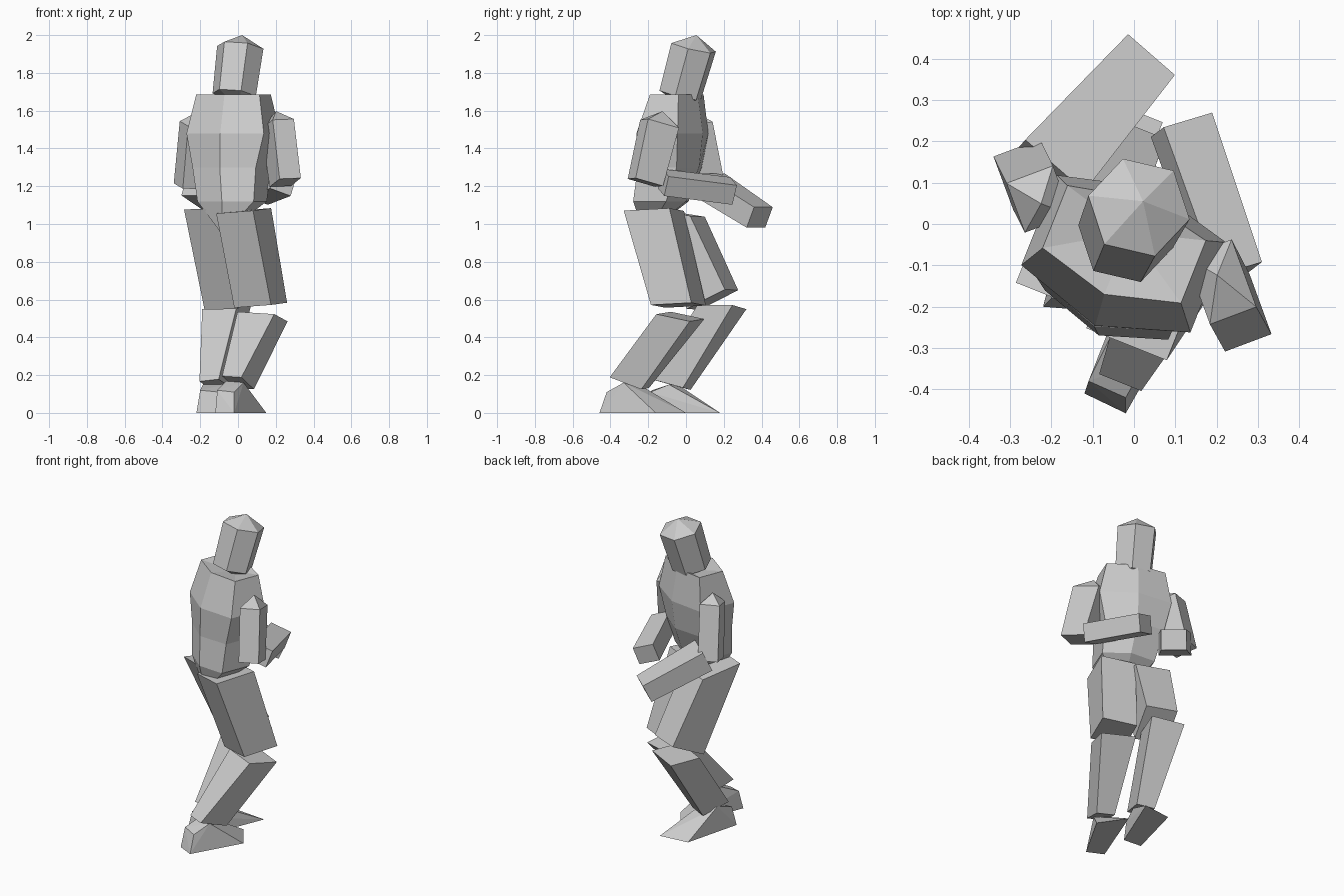
import bpy, bmesh
from math import cos, sin, radians
from mathutils import Vector as V

if "Cube" in bpy.data.objects:
    bpy.data.objects.remove(bpy.data.objects["Cube"])

FACING = V((0.37, 0.93, 0))     # figure is turned away, looking to +y
SIDE = V((0.93, -0.37, 0))
ARM = V((-0.35, 0.93, 0))       # upper arms are rolled the other way
UP = V((0, 0, 1))


def finish(name, bm):
    bmesh.ops.recalc_face_normals(bm, faces=bm.faces[:])
    mesh = bpy.data.meshes.new(name)
    bm.to_mesh(mesh)
    bm.free()
    ob = bpy.data.objects.new(name, mesh)
    bpy.context.collection.objects.link(ob)
    return ob


def loft(name, rings, start_tip=None, end_tip=None):
    """Skin rings of equal point count; ends are flat or come to a tip."""
    bm = bmesh.new()
    vr = [[bm.verts.new(p) for p in r] for r in rings]
    n = len(vr[0])
    for a, b in zip(vr, vr[1:]):
        for i in range(n):
            j = (i + 1) % n
            bm.faces.new((a[i], a[j], b[j], b[i]))
    for ring, tip in ((vr[0], start_tip), (vr[-1], end_tip)):
        if tip is None:
            bm.faces.new(ring)
        else:
            t = bm.verts.new(tip)
            for i in range(n):
                bm.faces.new((ring[i], ring[(i + 1) % n], t))
    return finish(name, bm)


def limb(name, a, b, size_a, size_b, ref=FACING, cap=0, tilt=(None, None)):
    """Tapered box from a to b; sizes are (width, depth), depth lies along ref.
    tilt gives the slope of an end face, None leaves it square to the limb."""
    a, b = V(a), V(b)
    axis = (b - a).normalized()
    side = axis.cross(ref).normalized()
    rings = []
    for c, (w, d), t in ((a, size_a, tilt[0]), (b, size_b, tilt[1])):
        deep = side.cross(axis) if t is None else ref + UP * t
        rings.append([c + side * w / 2 * i + deep * d / 2 * j
                      for i, j in ((-1, -1), (1, -1), (1, 1), (-1, 1))])
    return loft(name, rings, a - axis * cap if cap else None)


def hull(name, points):
    bm = bmesh.new()
    for p in points:
        bm.verts.new(p)
    bmesh.ops.convex_hull(bm, input=bm.verts[:])
    bmesh.ops.dissolve_limit(bm, angle_limit=0.02, verts=bm.verts[:], edges=bm.edges[:])
    return finish(name, bm)


# Head: tilted six-sided prism with shallow pointed crown
def head_ring(c, r):
    axis = V((0.03, 0.06, 0.26)).normalized()
    u = V((1, 0, 0)).cross(axis).normalized()
    w = axis.cross(u)
    return [V(c) + (-u * sin(t) - w * cos(t)) * r
            for t in (radians(12 + 60 * k) for k in range(6))]


loft("head", [head_ring((-0.02, -0.03, 1.685), 0.118), head_ring((0.012, 0.04, 1.935), 0.126)],
     (0, -0.01, 1.62), (0.022, 0.055, 2.0))


# Torso: six-sided rings (z, centre x, centre y, half width, front, back)
def torso_ring(z, x, y, w, f, b):
    c = V((x, y, z))
    return [c + SIDE * s + FACING * d for s, d in
            ((w, -0.65 * b), (w, 0.65 * f), (0, f), (-w, 0.65 * f), (-w, -0.65 * b), (0, -b))]


loft("torso", [torso_ring(*r) for r in (
    (1.12, -0.03, -0.13, 0.16, 0.14, 0.15),
    (1.30, -0.03, -0.08, 0.18, 0.16, 0.18),
    (1.48, -0.02, -0.06, 0.22, 0.16, 0.20),
    (1.685, -0.02, -0.04, 0.18, 0.11, 0.14))],
    (-0.08, -0.22, 0.94), (-0.01, -0.02, 1.655))

# Arms
limb("left_upper_arm", (-0.23, 0.06, 1.53), (-0.26, 0.12, 1.2), (0.12, 0.13), (0.12, 0.14), ARM, 0.06)
limb("right_upper_arm", (0.21, -0.14, 1.53), (0.25, -0.215, 1.22), (0.12, 0.18), (0.12, 0.16), ARM, 0.07)
limb("left_forearm", (-0.21, 0.12, 1.21), (0.025, 0.39, 1.035), (0.19, 0.13), (0.15, 0.12), UP)
limb("right_forearm", (0.24, -0.12, 1.22), (0.115, 0.24, 1.175), (0.12, 0.11), (0.13, 0.11), UP + SIDE * 0.45)

# Legs, knees bent
limb("left_thigh", (-0.14, -0.06, 1.06), (-0.05, 0.14, 0.6), (0.21, 0.26), (0.19, 0.24), tilt=(-0.15, None))
limb("right_thigh", (0.03, -0.17, 1.07), (0.12, -0.04, 0.57), (0.21, 0.26), (0.21, 0.23), tilt=(0.05, 0.05))
limb("left_shin", (-0.06, 0.19, 0.56), (-0.12, -0.08, 0.15), (0.2, 0.2), (0.11, 0.18), tilt=(0.0, -0.25))
limb("right_shin", (0.13, -0.03, 0.51), (0.0, -0.3, 0.16), (0.21, 0.19), (0.11, 0.18), tilt=(-0.2, -0.35))

# Feet: wedges with sharp toes
hull("right_foot", [(-0.12, -0.41, 0), (-0.02, -0.458, 0), (0.15, -0.16, 0), (0.04, 0.0, 0),
                    (-0.11, -0.38, 0.12), (-0.02, -0.42, 0.11),
                    (-0.06, -0.28, 0.17), (0.03, -0.33, 0.16)])
hull("left_foot", [(-0.22, -0.2, 0), (-0.1, -0.21, 0), (0.06, 0.18, 0), (-0.126, 0.16, 0),
                   (-0.2, -0.18, 0.12), (-0.1, -0.19, 0.11),
                   (-0.18, -0.06, 0.16), (-0.07, -0.09, 0.15)])
